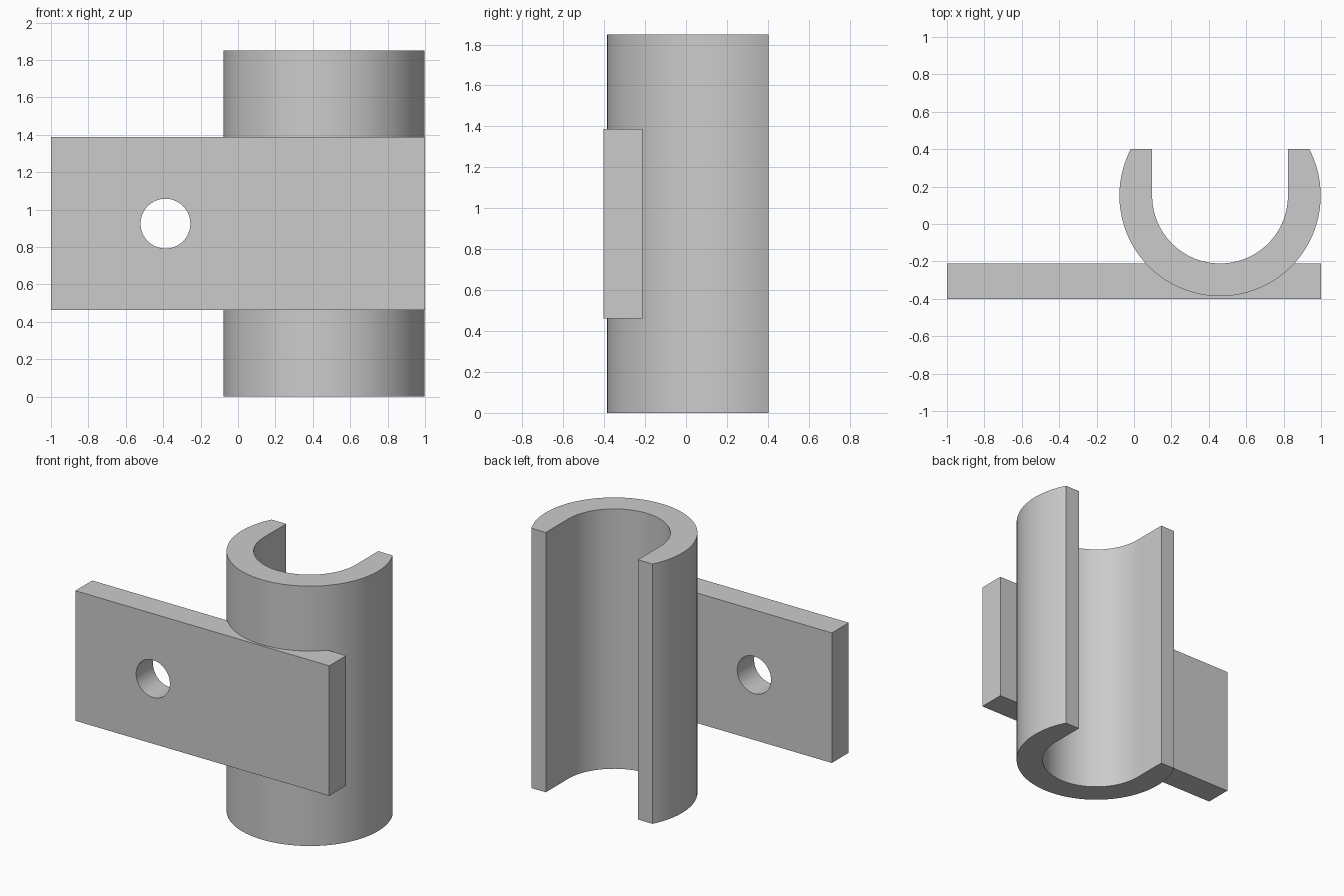
import bpy, bmesh, math

if "Cube" in bpy.data.objects:
    bpy.data.objects.remove(bpy.data.objects["Cube"])

grey = bpy.data.materials.new("light_grey")
grey.diffuse_color = (0.6, 0.6, 0.6, 1)
grey.use_nodes = True
grey.node_tree.nodes["Principled BSDF"].inputs["Base Color"].default_value = grey.diffuse_color


def prism(name, profile, depth, axis):
    """Extrude a closed outline of 3D points along an axis."""
    bm = bmesh.new()
    face = bm.faces.new([bm.verts.new(p) for p in profile])
    ext = bmesh.ops.extrude_face_region(bm, geom=[face])
    verts = [g for g in ext["geom"] if isinstance(g, bmesh.types.BMVert)]
    bmesh.ops.translate(bm, verts=verts, vec=[a * depth for a in axis])
    bmesh.ops.recalc_face_normals(bm, faces=bm.faces)
    mesh = bpy.data.meshes.new(name)
    bm.to_mesh(mesh)
    bm.free()
    mesh.materials.append(grey)
    obj = bpy.data.objects.new(name, mesh)
    bpy.context.collection.objects.link(obj)
    return obj


def arc(cx, cy, r, a0, a1, n):
    return [(cx + r * math.cos(a0 + (a1 - a0) * i / n),
             cy + r * math.sin(a0 + (a1 - a0) * i / n)) for i in range(n + 1)]


def smooth(obj):
    bpy.ops.object.select_all(action='DESELECT')
    obj.select_set(True)
    bpy.context.view_layer.objects.active = obj
    bpy.ops.object.shade_smooth_by_angle(angle=math.radians(30))


# Open sleeve: round outside, U-shaped channel inside, cut flat at the back
CX, CY, R_OUT, R_IN, BACK, HEIGHT = 0.46, 0.152, 0.538, 0.363, 0.402, 1.85
tip = math.asin((BACK - CY) / R_OUT)
outer = arc(CX, CY, R_OUT, math.pi - tip, 2 * math.pi + tip, 80)
inner = arc(CX, CY, R_IN, 2 * math.pi, math.pi, 64)
outline = outer + [(CX + R_IN, BACK)] + inner + [(CX - R_IN, BACK)]
sleeve = prism("sleeve", [(x, y, 0) for x, y in outline], HEIGHT, (0, 0, 1))
smooth(sleeve)

# Mounting plate across the front
Y0, Y1, Z0, Z1 = -0.402, -0.212, 0.462, 1.388
plate = prism("mounting_plate",
              [(-1, Y0, Z0), (1, Y0, Z0), (1, Y0, Z1), (-1, Y0, Z1)],
              Y1 - Y0, (0, 1, 0))

# Bolt hole through the plate
circle = arc(-0.388, 0.925, 0.133, 0, 2 * math.pi, 64)[:-1]
cutter = prism("hole_cutter", [(x, Y0 - 0.1, z) for x, z in circle], 0.4, (0, 1, 0))
cutter.hide_render = True
cut = plate.modifiers.new("bolt_hole", 'BOOLEAN')
cut.operation = 'DIFFERENCE'
cut.solver = 'EXACT'
cut.object = cutter
bpy.context.view_layer.objects.active = plate
bpy.ops.object.modifier_apply(modifier=cut.name)
bpy.data.objects.remove(cutter)
smooth(plate)
